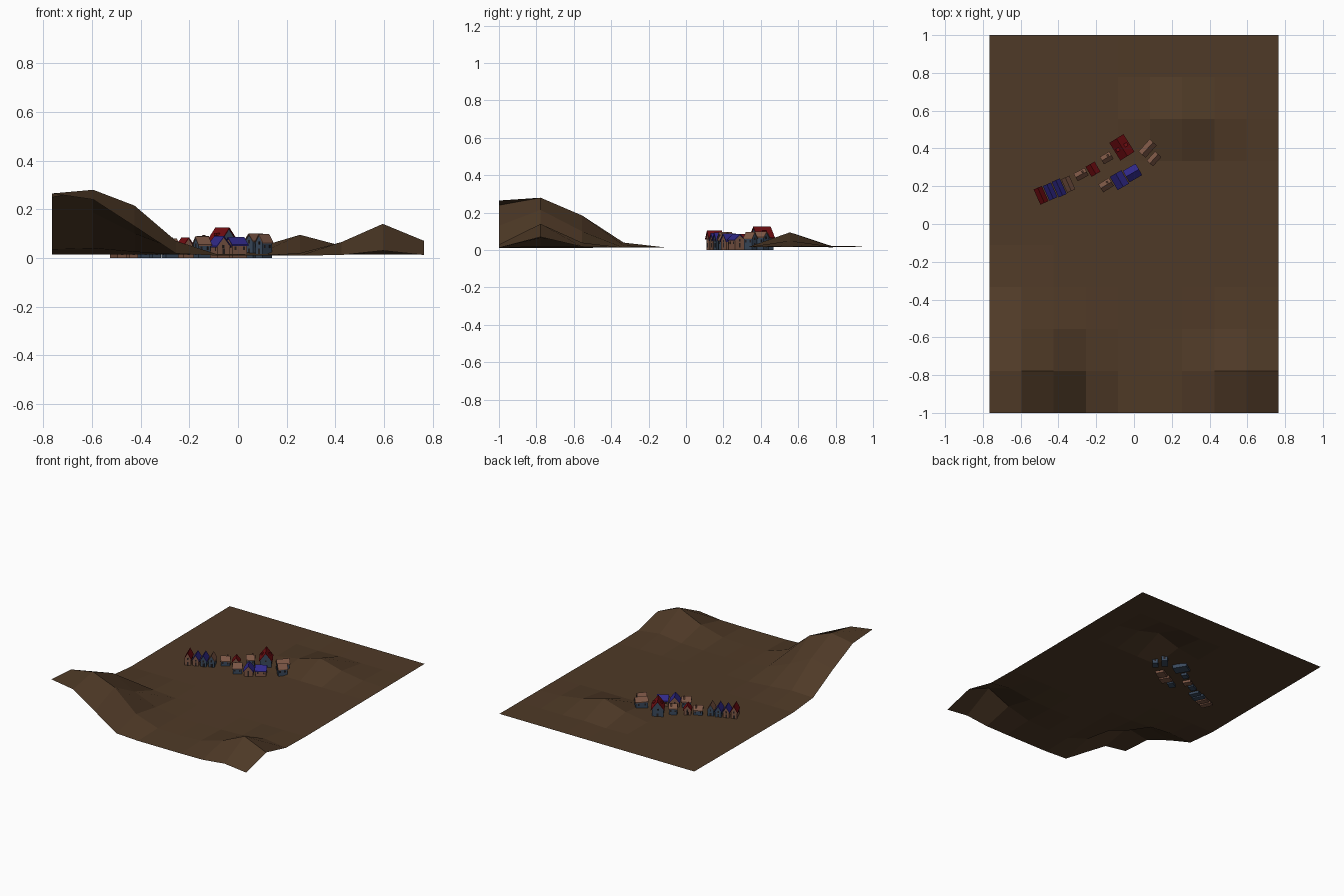
import bpy, bmesh, math
from mathutils import Matrix, Vector

if "Cube" in bpy.data.objects:
    bpy.data.objects.remove(bpy.data.objects["Cube"])


def mat(name, rgb):
    m = bpy.data.materials.new(name)
    m.diffuse_color = (*rgb, 1)
    m.use_nodes = True
    m.node_tree.nodes["Principled BSDF"].inputs["Base Color"].default_value = m.diffuse_color
    return m


EARTH = mat("earth_brown", (0.078, 0.042, 0.02))
RED = mat("roof_red", (0.17, 0.004, 0.006))
BLUE = mat("roof_blue", (0.03, 0.022, 0.25))
TAN = mat("tan_clay", (0.21, 0.098, 0.062))
SLATE = mat("slate_blue", (0.042, 0.068, 0.11))
DARK = mat("dark_window", (0.02, 0.015, 0.015))


def finish(name, bm, mats):
    me = bpy.data.meshes.new(name)
    bm.to_mesh(me)
    bm.free()
    for m in mats:
        me.materials.append(m)
    ob = bpy.data.objects.new(name, me)
    bpy.context.collection.objects.link(ob)
    return ob


# --- terrain: 9 x 9 faceted sheet with three hills ---
# raised grid nodes, keyed (row from front): heights from a starting column
HILLS = {
    0: [(0, (.265, .24, .13, .018)), (7, (.012, .03, .012))],
    1: [(0, (.25, .28, .215, .07, .015)), (6, (.02, .065, .14, .07))],
    2: [(0, (.15, .185, .10, .035)), (7, (.018, .04, .018))],
    3: [(0, (.035, .04, .025))],
    7: [(5, (.045, .095, .05, .025))],
    8: [(5, (.015, .022, .018))],
}
bm = bmesh.new()
nodes = []
for j in range(10):
    y = -1 + 2 * j / 9
    row = [0.010 + 0.010 * j / 9] * 10
    for start, hs in HILLS.get(j, []):
        for k, h in enumerate(hs):
            row[start + k] = h
    nodes.append([bm.verts.new((-0.765 + 0.17 * i, y, row[i])) for i in range(10)])
for j in range(9):
    for i in range(9):
        bm.faces.new((nodes[j][i], nodes[j][i + 1], nodes[j + 1][i + 1], nodes[j + 1][i]))
finish("terrain", bm, [EARTH])


def box(bm, c, s, mi):
    r = bmesh.ops.create_cube(bm, size=1, matrix=Matrix.Translation(c) @ Matrix.Diagonal((*s, 1)))
    for f in {f for v in r["verts"] for f in v.link_faces}:
        f.material_index = mi


def prism(bm, profile, length, mi):
    """Extrude a closed (y, z) profile along local x, centred."""
    a = [bm.verts.new((-length / 2, y, z)) for y, z in profile]
    b = [bm.verts.new((length / 2, y, z)) for y, z in profile]
    n = len(profile)
    fs = [bm.faces.new(a[::-1]), bm.faces.new(b)]
    fs += [bm.faces.new((a[i], a[(i + 1) % n], b[(i + 1) % n], b[i])) for i in range(n)]
    for f in fs:
        f.material_index = mi


def house(name, x, y, length, width, eave, top, angle, roof, wall, chimney=False, dormer=False):
    """Gabled house; ridge runs along local x, turned by angle degrees."""
    bm = bmesh.new()
    w, t = width / 2, 0.005
    wi = w * 0.84
    # walls with gable ends
    prism(bm, [(-wi, 0), (wi, 0), (wi, eave), (0, top - t), (-wi, eave)], length * 0.88, 0)
    # overhanging roof slabs
    drop = eave - (top - eave) * 0.16
    prism(bm, [(-w, drop), (0, top - t), (w, drop), (w, drop + t), (0, top), (-w, drop + t)], length, 1)
    # windows and doors as thin plates on every wall
    for s in (-1, 1):
        for k in (-0.25, 0.25):
            box(bm, (k * length, s * wi, eave * 0.72), (0.009, 0.002, 0.013), 2)
        box(bm, (s * length * 0.44, 0, eave * 0.95), (0.002, 0.009, 0.013), 2)
        box(bm, (s * length * 0.44, 0, 0.026), (0.002, 0.011, 0.026), 2)
    if chimney:
        box(bm, (length * 0.2, w * 0.4, top - 0.008), (0.009, 0.009, 0.026), 1)
    if dormer:
        # two small roof dormers, one on each slope
        for s in (-1, 1):
            box(bm, (0, s * w * 0.5, (eave + top) / 2), (0.018, w * 0.55, 0.012), 1)
    bmesh.ops.recalc_face_normals(bm, faces=bm.faces)
    ob = finish(name, bm, [wall, roof, DARK])
    ob.location = (x, y, 0)
    ob.rotation_euler.z = math.radians(angle)
    return ob


# --- terraced row on the left: gables face the street ---
for i, (roof, wall, top, ln) in enumerate([(RED, TAN, .104, .088), (BLUE, TAN, .092, .085),
                                           (BLUE, SLATE, .094, .09), (TAN, SLATE, .097, .078)]):
    house(f"row_house_{i + 1}", -.492 + .048 * i, .152 + .0195 * i, ln, .047,
          top * 0.6, top, 114, roof, wall)

# --- scattered village houses ---
house("clay_cottage_left", -.28, .262, .066, .046, .05, .08, 28, TAN, SLATE, chimney=True)
house("red_cottage", -.217, .29, .062, .055, .05, .085, 120, RED, TAN)
house("clay_cottage_back", -.145, .35, .058, .045, .06, .09, 30, TAN, SLATE, chimney=True)
house("clay_cottage_front", -.148, .206, .066, .05, .055, .088, 32, TAN, SLATE, chimney=True)
house("blue_house_left", -.077, .232, .082, .07, .05, .09, 120, BLUE, TAN)
house("blue_house_right", -.008, .27, .078, .07, .055, .086, 30, BLUE, TAN)
house("red_hall", -.064, .406, .11, .088, .07, .125, 122, RED, SLATE, dormer=True)
house("clay_house_back", .072, .4, .088, .05, .07, .1, 48, TAN, SLATE)
house("clay_house_right", .106, .345, .066, .045, .065, .098, 48, TAN, SLATE)
